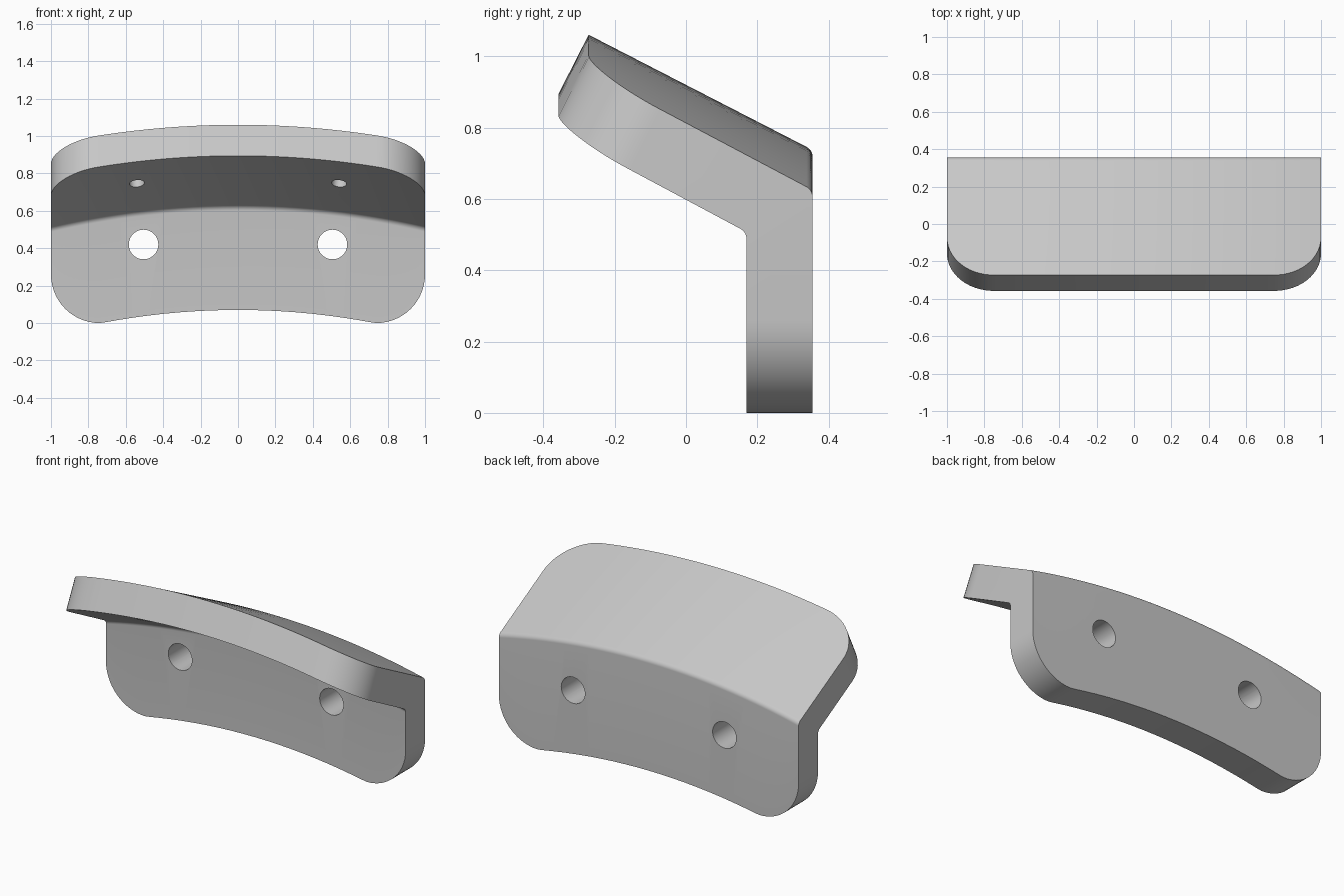
import bpy, bmesh, math
from mathutils import Vector

cube = bpy.data.objects.get("Cube")
if cube:
    bpy.data.objects.remove(cube, do_unlink=True)

SLOPE = math.radians(27)        # pitch of the shelf
THICK = 0.186                   # plate thickness
AXIS_Z = -3.78                  # height of the bend's centre of curvature
BACK, FRONT = 0.355, 0.17       # y of the upright plate faces
INNER_Z, OUTER_Z = 0.622, 0.737
TIP = Vector((BACK - 0.628, 1.06))   # upper front edge of the shelf (y, z)
along = Vector((math.cos(SLOPE), -math.sin(SLOPE)))   # down the shelf, to the back
normal = Vector((math.sin(SLOPE), math.cos(SLOPE)))   # out of the shelf top

material = bpy.data.materials.new("Light grey")
material.use_nodes = True
GREY = (0.57, 0.57, 0.57, 1)
material.diffuse_color = GREY
material.node_tree.nodes["Principled BSDF"].inputs["Base Color"].default_value = GREY


def fillet(corner, a, b, radius=0.032, steps=6):
    """Round a profile corner between the directions a and b."""
    half = a.angle(b) / 2
    start, end = corner + a * radius / math.tan(half), corner + b * radius / math.tan(half)
    centre = corner + (a + b).normalized() * radius / math.sin(half)
    points = []
    for i in range(steps + 1):
        d = (start - centre).lerp(end - centre, i / steps).normalized()
        points.append(centre + d * radius)
    return points


def section(x):
    """Profile across the bracket at one x, bent about the y axis."""
    w = abs(x)
    # rounded lower corners
    bottom = 0.07
    if w > 0.70:
        z = 0.26 - math.sqrt(max(0, 0.26 ** 2 - (w - 0.74) ** 2))
        bottom = math.hypot(z - AXIS_Z, w) + AXIS_Z
    # rounded shelf corners
    t = max(0, (w - 0.75) / 0.25)
    tip = TIP + along * 0.225 * (1 - math.sqrt(max(0, 1 - t * t)))
    down, up = Vector((0, -1)), Vector((0, 1))
    profile = [Vector((BACK, bottom)), Vector((FRONT, bottom))]
    profile += fillet(Vector((FRONT, INNER_Z)), down, -along)
    profile += [tip - normal * THICK, tip]
    profile += fillet(Vector((BACK, OUTER_Z)), -along, down)
    return [(x, p.x, AXIS_Z + math.sqrt((p.y - AXIS_Z) ** 2 - x * x)) for p in profile]


# Bracket body: sections bridged from side to side
steps = 14
corner = [0.74 + 0.26 * math.sin(math.pi / 2 * i / steps) for i in range(1, steps + 1)]
side = [0.08 * i for i in range(1, 9)] + [0.70, 0.74] + corner
columns = [-x for x in reversed(side)] + [0] + side
bm = bmesh.new()
rings = [[bm.verts.new(p) for p in section(x)] for x in columns]
n = len(rings[0])
for a, b in zip(rings, rings[1:]):
    for i in range(n):
        j = (i + 1) % n
        bm.faces.new((a[i], a[j], b[j], b[i]))
bm.faces.new(rings[0])
bm.faces.new(rings[-1])
bmesh.ops.recalc_face_normals(bm, faces=bm.faces)
mesh = bpy.data.meshes.new("bracket")
bm.to_mesh(mesh)
bm.free()
mesh.materials.append(material)
bracket = bpy.data.objects.new("bracket", mesh)
bpy.context.collection.objects.link(bracket)


def drill(name, centre, direction, radius, depth):
    """Cut a round hole centred on a point."""
    bpy.ops.mesh.primitive_cylinder_add(vertices=48, radius=radius, depth=depth, location=centre)
    cutter = bpy.context.object
    cutter.name = name
    cutter.rotation_mode = 'QUATERNION'
    cutter.rotation_quaternion = Vector(direction).to_track_quat('Z', 'Y')
    cutter.data.materials.append(material)
    cutter.hide_render = True
    cut = bracket.modifiers.new(name, 'BOOLEAN')
    cut.operation = 'DIFFERENCE'
    cut.solver = 'EXACT'
    cut.object = cutter
    return cutter


cutters = []
for s in (-1, 1):
    # Through holes in the upright plate
    cutters.append(drill("bolt_hole", (s * 0.505, 0.26, 0.42), (0, 1, 0), 0.079, 0.6))
    # Blind holes in the underside of the shelf
    tilt = math.asin(0.54 / 4.557)
    axis = (s * math.sin(tilt) * normal.y, normal.x, math.cos(tilt) * normal.y)
    cutters.append(drill("blind_hole", (s * 0.54, -0.134, 0.745), axis, 0.04, 0.2))

# Apply the cuts and shade
bpy.ops.object.select_all(action='DESELECT')
bracket.select_set(True)
bpy.context.view_layer.objects.active = bracket
for m in list(bracket.modifiers):
    bpy.ops.object.modifier_apply(modifier=m.name)
for c in cutters:
    bpy.data.objects.remove(c, do_unlink=True)
bpy.ops.object.shade_smooth_by_angle(angle=math.radians(30))
